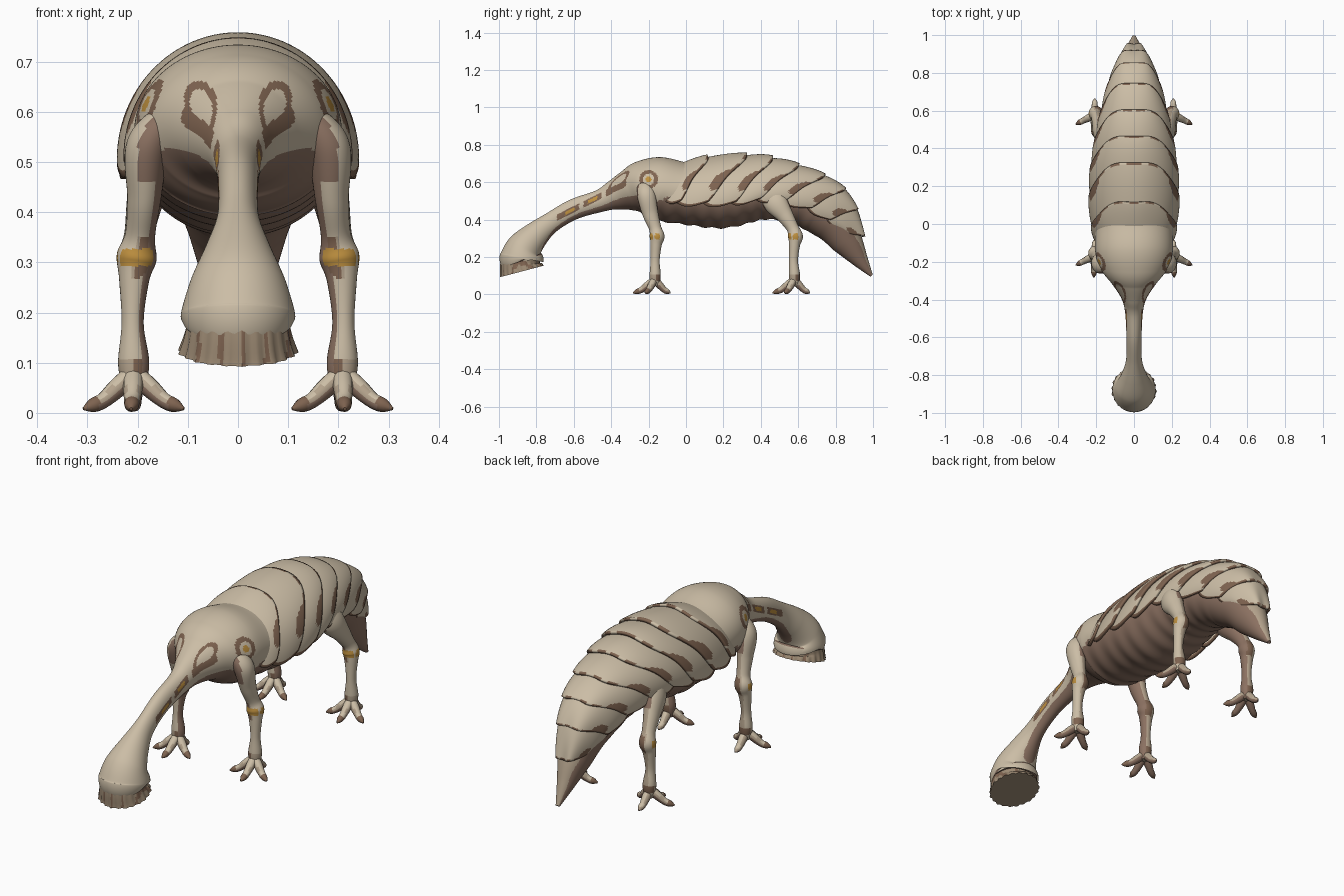
import bpy
from math import sin, cos, pi, hypot, radians
from mathutils import Vector

if "Cube" in bpy.data.objects:
    bpy.data.objects.remove(bpy.data.objects["Cube"], do_unlink=True)


def make_material(name, rgb):
    m = bpy.data.materials.new(name)
    m.use_nodes = True
    m.diffuse_color = (*rgb, 1)
    m.node_tree.nodes["Principled BSDF"].inputs["Base Color"].default_value = (*rgb, 1)
    return m


PALETTE = [
    make_material("bone tan", (0.60, 0.51, 0.38)),
    make_material("skin tan", (0.45, 0.36, 0.26)),
    make_material("hide brown", (0.26, 0.165, 0.12)),
    make_material("dark brown", (0.21, 0.125, 0.08)),
    make_material("gold", (0.52, 0.28, 0.05)),
    make_material("fringe brown", (0.33, 0.25, 0.17)),
]
TAN, SKIN, HIDE, DARK, GOLD, FRINGE = range(6)


def build(name, verts, faces, rule, angle=40):
    """Make a smooth object and colour its faces by a rule on (centre, normal)."""
    me = bpy.data.meshes.new(name)
    me.from_pydata(verts, [], faces)
    for m in PALETTE:
        me.materials.append(m)
    for p in me.polygons:
        p.use_smooth = True
        p.material_index = rule(p.center, p.normal)
    me.set_sharp_from_angle(angle=radians(angle))
    ob = bpy.data.objects.new(name, me)
    bpy.context.collection.objects.link(ob)
    return ob


def spline(stations, count):
    """Catmull-Rom samples through tuples of any length."""
    pts = [stations[0]] + list(stations) + [stations[-1]]
    out = []
    for k in range(count + 1):
        f = k / count * (len(stations) - 1)
        i = min(int(f), len(stations) - 2)
        t = f - i
        out.append([0.5 * (2 * b + (c - a) * t + (2 * a - 5 * b + 4 * c - d) * t * t
                           + (3 * b - a - 3 * c + d) * t ** 3)
                    for a, b, c, d in zip(*pts[i:i + 4])])
    return out


def tube(name, stations, rings, sides, rule, ref=(1, 0, 0), wobble=lambda c, f: 1.0):
    """Closed loft through stations (x, y, z, radius along ref, other radius)."""
    path = spline(stations, rings)
    centres = [Vector(p[:3]) for p in path]
    verts, faces = [], []
    for i, p in enumerate(path):
        t = (centres[min(i + 1, rings)] - centres[max(i - 1, 0)]).normalized()
        a = Vector(ref)
        a = (a - t * a.dot(t)).normalized()
        b = t.cross(a)
        for j in range(sides):
            f = 2 * pi * j / sides
            w = wobble(centres[i], f)
            verts.append(centres[i] + (a * cos(f) * p[3] + b * sin(f) * p[4]) * w)
    for i in range(rings):
        for j in range(sides):
            k = (j + 1) % sides
            faces.append((i * sides + j, i * sides + k, (i + 1) * sides + k, (i + 1) * sides + j))
    faces.append(tuple(reversed(range(sides))))
    faces.append(tuple(range(rings * sides, (rings + 1) * sides)))
    return build(name, verts, faces, rule)


# Body, neck and bell-shaped head in one loft: (y, z, half width, half height)
BODY = [
    (.992, .10, .01, .008), (.93, .185, .04, .045), (.86, .285, .075, .085),
    (.77, .40, .11, .115), (.6, .50, .15, .125), (.42, .54, .185, .14),
    (.2, .53, .205, .175), (0, .54, .205, .165), (-.15, .565, .205, .17),
    (-.24, .57, .175, .145), (-.31, .555, .12, .11), (-.385, .53, .07, .08),
    (-.46, .50, .048, .06), (-.6, .455, .04, .055), (-.72, .385, .042, .055),
    (-.80, .32, .066, .072), (-.862, .25, .098, .096), (-.878, .195, .114, .118),
    (-.877, .178, .106, .11),
]


def body_colour(c, n):
    x, y, z = abs(c.x), c.y, c.z
    if y > .04 or (y > -.12 and z < .52):
        return SKIN if y > .86 and n.z > .1 else HIDE
    if z < .2 and n.z < -.5:
        return HIDE
    # teardrop hollows on the brow and oval hollows on the shoulders
    brow = hypot((x - .072 - (z - .605) * .15) / (.03 + (z - .605) * .2), (z - .605) / .057)
    shoulder = hypot((y + .2) / .05, (z - .615) / .05)
    if y < -.2 and .7 < brow < 1:
        return DARK
    if x > .1 and shoulder < 1:
        return GOLD if shoulder < .32 else (DARK if shoulder > .6 else TAN)
    # slender slits along the neck, broken in two places
    off = abs(z - .455 - (y + .6) * .5)
    broken = min(abs(y + .56), abs(y + .44)) < .012
    if abs(n.x) > .4 and -.69 < y < -.32 and not broken and off < .017:
        return GOLD if off < .009 and min(abs(y + .62), abs(y + .5)) < .025 else DARK
    if n.z < -.4 and y > -.8:
        return HIDE
    return TAN


def ribs(c, f):
    """Transverse folds on the underside."""
    return 1 + (.022 * sin(c.y * 75) * max(0, -sin(f)) if -.15 < c.y < .7 else 0)


tube("body_neck_and_head", [(0, *s) for s in BODY], 360, 128, body_colour, wobble=ribs)

# Pleated fringe hanging around the mouth
tube("mouth_fringe",
     [(0, -.879, .2, .098, .1), (0, -.885, .16, .105, .107), (0, -.877, .123, .117, .118)],
     10, 96, lambda c, n: DARK if abs(n.z) < .7 and sin(c.x * 140) > .8 else FRINGE,
     wobble=lambda c, f: 1 + (.03 * sin(22 * f) + .012 * sin(9 * f)) * (.2 - c.z) / .08)

# Armour arches: (crown y, crown z, foot y, foot z, half width)
ARCHES = [
    (-.06, .70, -.13, .53, .19), (.12, .745, -.03, .51, .225), (.33, .755, .12, .505, .238),
    (.47, .74, .27, .505, .232), (.61, .70, .40, .52, .212), (.75, .645, .53, .505, .185),
    (.86, .57, .67, .465, .152), (.925, .46, .77, .40, .118), (.96, .31, .85, .33, .075),
]


def armour_plate(index, front, rear):
    rows, cols = 18, 60
    verts, faces = [], []
    for i in range(rows + 1):
        u = i / rows
        v = u * 1.25 - .25 if index else u      # tuck the front under the plate ahead
        ty, tz, by, bz, w = [a + (b - a) * v for a, b in zip(front, rear)]
        swell = .915 + .105 * sin(u * pi * .6)
        low = -.03 - .13 * sin(pi * u)          # rounded lower corner
        for j in range(cols + 1):
            f = low + (pi - 2 * low) * j / cols
            s = sin(f) * swell
            wave = .008 * cos(6 * f) * u        # scalloped rear edge
            verts.append((w * cos(f) * swell, by + (ty - by) * s + wave, bz + (tz - bz) * s))
    n = cols + 1
    for i in range(rows):
        for j in range(cols):
            faces.append((i * n + j, (i + 1) * n + j, (i + 1) * n + j + 1, i * n + j + 1))
    plate = build(f"armour_plate_{index + 1}", verts, faces, lambda c, nrm: TAN)
    # ragged brown rear lip and rounded stains near the lower corners
    for p in plate.data.polygons:
        i, j = divmod(p.index, cols)
        side = min(j, cols - 1 - j)
        stain = hypot((i - rows + 2) / 4, (side - 9) / 4.5) < 1
        lip = rows - 1.2 - .8 * sin(side * .9 + index)
        if i >= lip or stain or side == 0:
            p.material_index = DARK
    solid = plate.modifiers.new("thickness", 'SOLIDIFY')
    solid.thickness = .014
    solid.offset = -1


for k in range(len(ARCHES) - 1):
    armour_plate(k, ARCHES[k], ARCHES[k + 1])


def leg_colour(c, n):
    out = n.x if c.x > 0 else -n.x
    if abs(c.z - .31) < .017 and (n.y < -.55 or abs(n.y) < .3 and out > 0):
        return GOLD
    if out < -.6 or (c.z > .46 and out < .5):
        return HIDE
    # mottled brown over the joints
    if abs(c.z - .31) < .04 and out < .2 or abs(c.z - .09) < .015:
        return DARK if n.y > .2 or out < 0 else SKIN
    return TAN if out > .3 or n.y < -.7 else SKIN


# Legs: (x, y, z, half width, half depth) from hip to ankle
FRONT_LEG = [
    (.14, -.22, .59, .03, .04), (.18, -.212, .53, .043, .05), (.187, -.19, .43, .034, .042),
    (.195, -.165, .355, .03, .033), (.202, -.155, .31, .04, .04), (.207, -.16, .265, .03, .03),
    (.21, -.165, .18, .022, .024), (.208, -.165, .1, .031, .03), (.208, -.168, .045, .022, .024),
]
REAR_LEG = [
    (.13, .44, .56, .04, .06), (.168, .48, .49, .046, .065), (.186, .53, .42, .036, .045),
    (.197, .57, .355, .03, .033), (.202, .585, .31, .038, .04), (.207, .58, .265, .03, .03),
    (.21, .575, .18, .022, .024), (.208, .58, .1, .031, .03), (.208, .578, .045, .022, .024),
]
TOES = {"outer": (.1, -.05), "front": (.005, -.115), "inner": (-.1, -.05), "rear": (0, .085)}

for side, s in (("left", 1), ("right", -1)):
    for end, stations in (("front", FRONT_LEG), ("rear", REAR_LEG)):
        tube(f"{end}_{side}_leg", [(s * p[0], *p[1:]) for p in stations], 80, 32, leg_colour)
        ax, ay = stations[-1][:2]
        for toe, (dx, dy) in TOES.items():
            # knuckled toe ending in a claw: (reach, height, thickness)
            joints = ((0, .08, .019), (.3, .052, .02), (.6, .025, .016), (.82, .015, .014),
                      (1.0, .008, .003))
            path = [(s * (ax + dx * r), ay + dy * r, z, t, t) for r, z, t in joints]
            tube(f"{end}_{side}_{toe}_toe", path, 16, 12,
                 lambda c, n: DARK if hypot(abs(c.x) - ax, c.y - ay) > .085 else
                 (TAN if n.z > .5 else SKIN if n.z > -.2 else HIDE), ref=(0, 0, 1))
